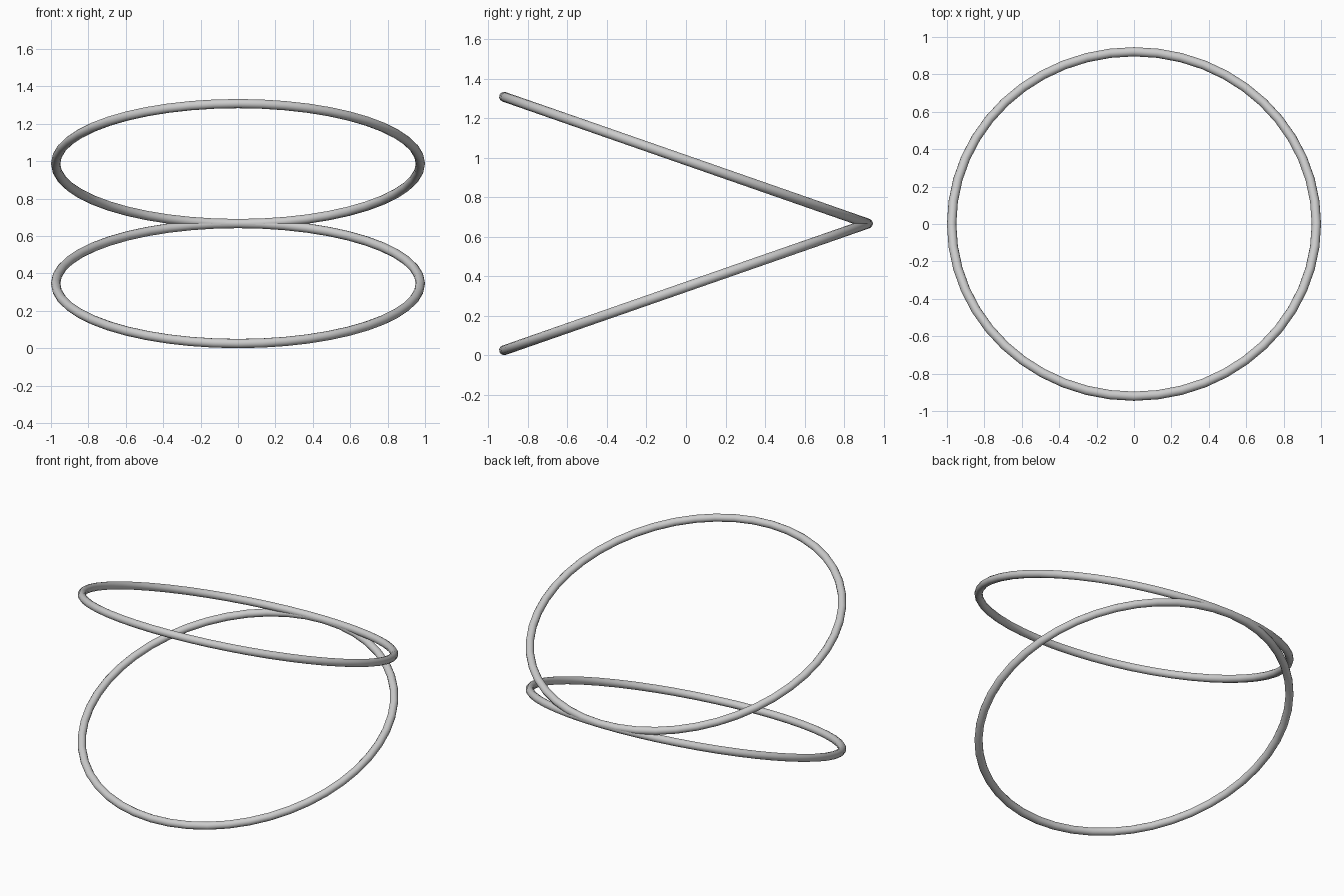
import bpy, math

if "Cube" in bpy.data.objects:
    bpy.data.objects.remove(bpy.data.objects["Cube"])

TILT = math.radians(19.2)
TUBE = 0.025
RING = 1.0 - TUBE
RISE = RING * math.sin(TILT)


def ring(name, z, tilt):
    bpy.ops.mesh.primitive_torus_add(major_segments=48, minor_segments=12,
                                     major_radius=RING, minor_radius=TUBE,
                                     location=(0, 0, z), rotation=(tilt, 0, 0))
    obj = bpy.context.object
    obj.name = name
    bpy.ops.object.shade_smooth_by_angle(angle=math.radians(40))
    return obj


# Two tilted hoops meeting at the back, opening towards the front
ring("lower_ring", TUBE + RISE, TILT)
ring("upper_ring", TUBE + 3 * RISE, -TILT)
